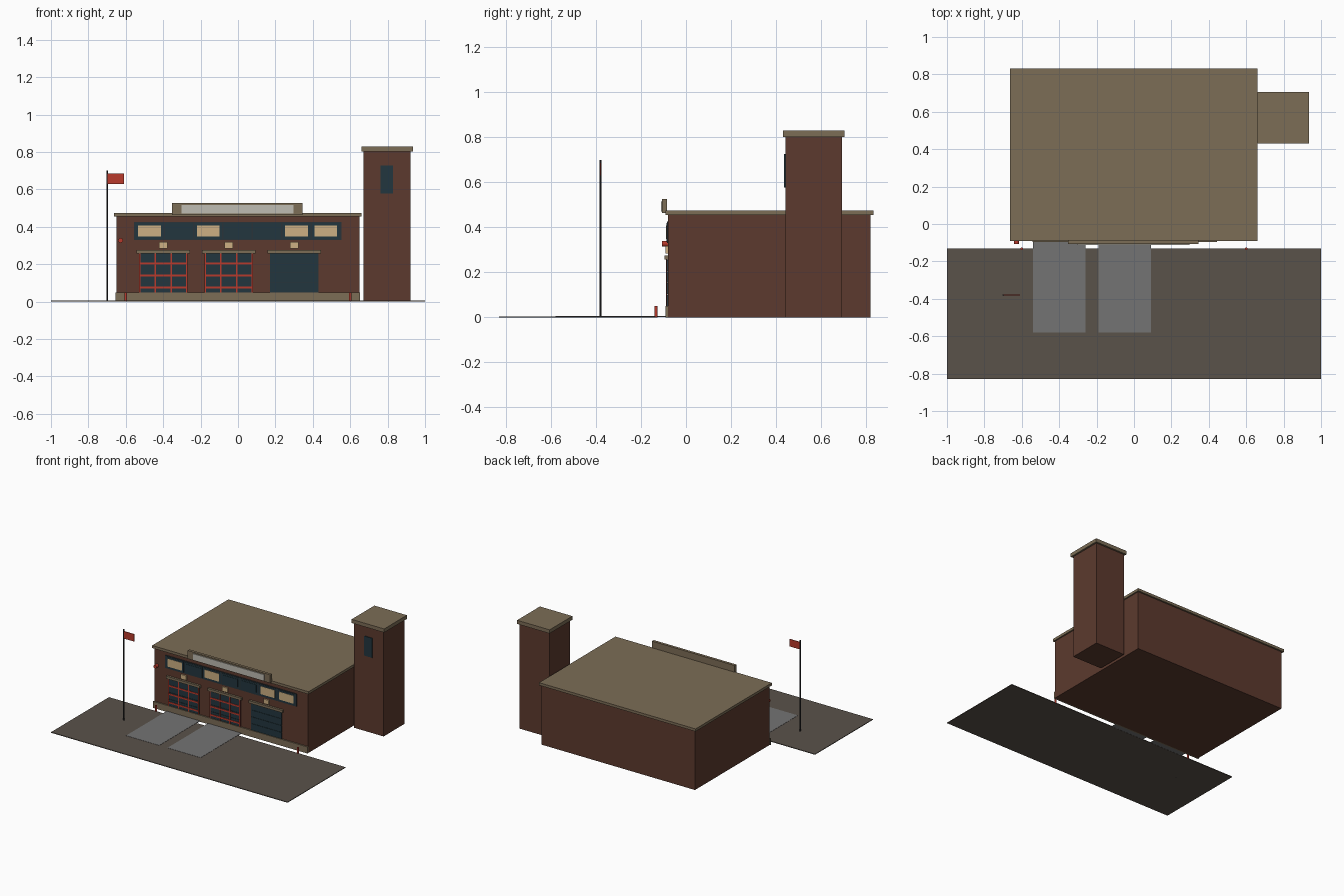
import bpy

cube = bpy.data.objects.get("Cube")
if cube:
    bpy.data.objects.remove(cube, do_unlink=True)


def material(name, hex_code):
    """Flat colour from an sRGB hex string, stored as linear values."""
    srgb = [int(hex_code[i:i + 2], 16) / 255 for i in (0, 2, 4)]
    lin = [c / 12.92 if c <= 0.04045 else ((c + 0.055) / 1.055) ** 2.4 for c in srgb]
    mat = bpy.data.materials.new(name)
    mat.use_nodes = True
    mat.diffuse_color = (*lin, 1)
    bsdf = next(n for n in mat.node_tree.nodes if n.type == 'BSDF_PRINCIPLED')
    bsdf.inputs["Base Color"].default_value = (*lin, 1)
    bsdf.inputs["Roughness"].default_value = 0.9
    return mat


brick = material("brick", "5C3A2E")
stone = material("tan stone", "7C6D56")
asphalt = material("asphalt", "5A524A")
concrete = material("concrete", "747474")
glass = material("dark glass", "22363E")
frame = material("dark frame", "2A343A")
lit = material("lit glass", "CDB083")
red = material("red paint", "B83A2C")
white = material("sign panel", "BFBCB2")
steel = material("dark steel", "2B2B2D")


def box(name, x, y, z, mat):
    """Box from (min, max) ranges on each axis."""
    bpy.ops.mesh.primitive_cube_add(size=1, location=[sum(r) / 2 for r in (x, y, z)])
    obj = bpy.context.object
    obj.name = name
    obj.scale = [r[1] - r[0] for r in (x, y, z)]
    bpy.ops.object.transform_apply(location=False, rotation=False, scale=True)
    obj.data.materials.append(mat)
    return obj


def span(centre, width):
    return (centre - width / 2, centre + width / 2)


def cylinder(name, location, radius, depth, mat, rotation=(0, 0, 0)):
    bpy.ops.mesh.primitive_cylinder_add(vertices=16, radius=radius, depth=depth,
                                        location=location, rotation=rotation)
    obj = bpy.context.object
    obj.name = name
    obj.data.materials.append(mat)
    bpy.ops.object.shade_smooth_by_angle()
    return obj


WALL = -0.08  # front wall plane

# Main hall
box("hall_walls", (-0.65, 0.65), (WALL, 0.82), (0, 0.456), brick)
box("hall_roof", (-0.663, 0.66), (-0.09, 0.832), (0.455, 0.475), stone)
box("front_plinth", (-0.656, 0.652), (-0.09, WALL), (0, 0.05), stone)

# Tower
box("tower_walls", (0.672, 0.922), (0.442, 0.692), (0, 0.802), brick)
box("tower_cap", (0.66, 0.935), (0.43, 0.705), (0.802, 0.83), stone)
box("tower_window", (0.762, 0.83), (0.436, 0.442), (0.578, 0.727), glass)

# Forecourt and driveways
box("forecourt", (-1, 1), (-0.83, -0.13), (0, 0.005), asphalt)
for cx in (-0.40, -0.05):
    box("driveway", span(cx, 0.28), (-0.58, WALL), (0.001, 0.0065), concrete)

# Bay doors, each with lintel and lamp
for cx in (-0.40, -0.05, 0.30):
    box("door_back", span(cx, 0.26), (-0.083, WALL), (0.05, 0.258), frame)
    for row in range(4):
        z = 0.05 + row * 0.052
        box("door_panel", span(cx, 0.258), (-0.086, -0.082), (z + 0.001, z + 0.05), glass)
    box("door_lintel", span(cx, 0.285), (-0.096, WALL), (0.257, 0.276), stone)
    box("door_lamp", span(cx, 0.046), (-0.09, WALL), (0.284, 0.318), lit)

# Red glazing bars on the two working doors
for cx in (-0.40, -0.05):
    for i in range(4):
        box("door_upright", span(cx - 0.126 + i * 0.084, 0.008), (-0.089, -0.085),
            (0.05, 0.257), red)
    for z in (0.076, 0.14, 0.204):
        box("door_rail", span(cx, 0.258), (-0.089, -0.085), span(z, 0.012), red)

# Window band
box("window_band", (-0.557, 0.553), (-0.085, WALL), (0.33, 0.427), frame)
for i in range(7):
    cx = -0.473 + i * 0.157
    box("window_surround", span(cx, 0.149), (-0.087, -0.084), (0.336, 0.42), glass)
    box("window_pane", span(cx, 0.122), (-0.089, -0.086), (0.348, 0.408),
        lit if i in (0, 2, 5, 6) else glass)

# Raised sign board
box("sign_board", (-0.352, 0.346), (-0.106, -0.085), (0.463, 0.526), stone)
box("sign_panel", (-0.303, 0.298), (-0.111, -0.105), (0.47, 0.516), white)

# Alarm bell, bollards, flagpole
cylinder("alarm_bell", (-0.628, -0.093, 0.327), 0.013, 0.026, red, (1.5708, 0, 0))
for side in (-1, 1):
    cylinder("bollard", (side * 0.6, -0.133, 0.025), 0.007, 0.05, red)
cylinder("flagpole", (-0.70, -0.38, 0.35), 0.004, 0.70, steel)
box("flag", (-0.697, -0.61), (-0.382, -0.378), (0.63, 0.686), red)
